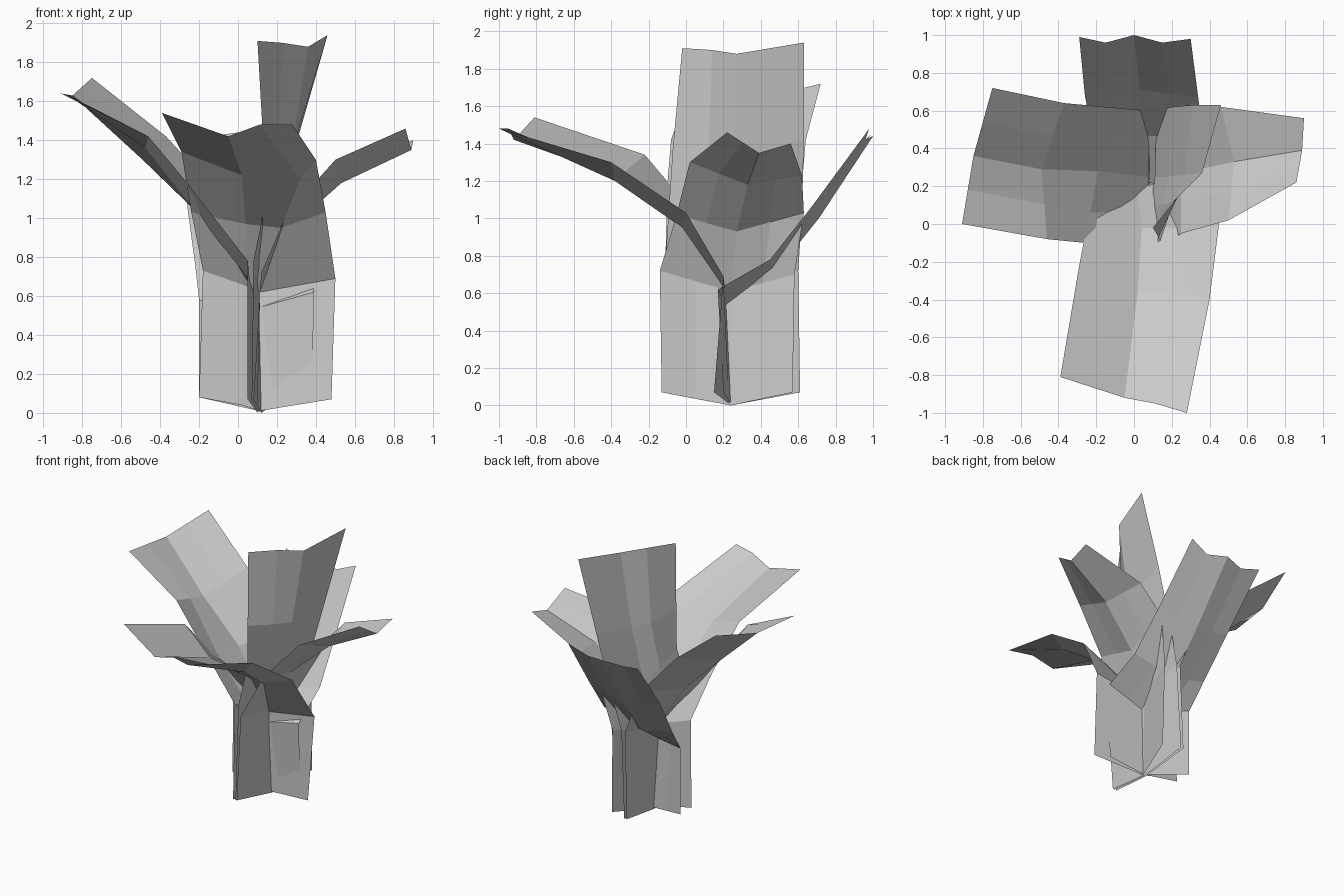
import bpy

# Remove the default cube only
default_cube = bpy.data.objects.get("Cube")
if default_cube:
    bpy.data.objects.remove(default_cube, do_unlink=True)

# One flat colour for the whole plant
grey = bpy.data.materials.new("pale_grey")
grey.use_nodes = True
grey_value = (0.6, 0.6, 0.6, 1)
grey.diffuse_color = grey_value
grey.node_tree.nodes["Principled BSDF"].inputs["Base Color"].default_value = grey_value


def midpoints(row):
    """Refine a cross-section by adding a point halfway along each span."""
    refined = [row[0]]
    for start, end in zip(row, row[1:]):
        halfway = tuple((a + b) / 2 for a, b in zip(start, end))
        refined += [halfway, end]
    return refined


def leaf(name, *rows):
    """Skin a folded leaf through cross-sections given in hundredths of a unit."""
    columns = len(rows[0])
    vertices = [[value / 100 for value in point] for row in rows for point in row]
    faces = []
    for row in range(len(rows) - 1):
        for column in range(columns - 1):
            corner = row * columns + column
            faces.append((corner, corner + 1, corner + columns + 1, corner + columns))
    mesh = bpy.data.meshes.new(name)
    mesh.from_pydata(vertices, [], faces)
    mesh.materials.append(grey)
    mesh.update()
    leaf_object = bpy.data.objects.new(name, mesh)
    bpy.context.collection.objects.link(leaf_object)
    return leaf_object


# Front leaf, from its foot up and out to the tip
leaf(
    "front_leaf",
    [(-20, 22, 8), (2, 22, 4), (11, 23, 1), (48, 15, 7)],
    [(-18, 20, 73), (2, 20, 66), (11, 21, 62), (50, 20, 69)],
    [(-24, 4, 103), (4, -2, 97), (22, -2, 95), (45, 0, 103)],
    [(-29, -22, 134), (2, -36, 122), (32, -38, 120), (40, -40, 130)],
    [(-39, -81, 154), (-5, -92, 142), (11, -95, 148), (28, -100, 148)],
)

# Back leaf, slanted at the foot, with a notched tip
leaf(
    "back_leaf",
    midpoints([(-20, 35, 8), (11, 24, 1), (38, 20, 7)]),
    midpoints([(-20, 35, 58), (7, 22, 53), (39, 17, 62)]),
    midpoints([(-22, 48, 76), (4, 47, 70), (37, 45, 78)]),
    midpoints([(-26, 68, 106), (3, 71, 100), (34, 67, 106)]),
    [(-29, 99, 145), (-15, 96, 142), (0, 100, 144), (15, 96, 142), (30, 98, 148)],
)

# Right leaf, long and rising, with its front edge curled up
leaf(
    "right_leaf",
    midpoints([(5, -13, 7), (10, 24, 0), (7, 61, 7)]),
    [(5, -11, 78), (6, 7, 68), (8, 25, 62), (8, 42, 67), (9, 60, 72)],
    [(-26, -10, 118), (-23, 6, 105), (-19, 28, 101), (-12, 45, 103), (-4, 61, 106)],
    midpoints([(-46, -8, 142), (-49, 29, 130), (-37, 64, 142)]),
    midpoints([(-91, 0, 164), (-85, 36, 163), (-75, 72, 172)]),
)

# Left leaf, shorter and bent over, its foot flaring out at the back
leaf(
    "left_leaf",
    midpoints([(8, -13, 7), (12, 24, 0), (22, 57, 7)]),
    midpoints([(12, -14, 72), (11, 24, 61), (21, 58, 70)]),
    midpoints([(25, -5, 102), (25, 27, 93), (28, 63, 103)]),
    midpoints([(50, 2, 130), (53, 33, 118), (46, 62, 123)]),
    midpoints([(86, 22, 146), (89, 39, 135), (90, 56, 140)]),
)

# Tall upright leaf
leaf(
    "upright_leaf",
    [(7, -13, 7), (9, 8, 3), (11, 24, 0), (9, 61, 7)],
    [(8, -11, 78), (9, 10, 70), (11, 25, 66), (12, 60, 72)],
    [(14, -9, 108), (15, 10, 100), (18, 25, 95), (20, 62, 102)],
    [(13, -7, 138), (21, 12, 134), (27, 26, 132), (31, 63, 142)],
    [(10, -2, 191), (23, 14, 190), (36, 27, 188), (46, 63, 194)],
)
